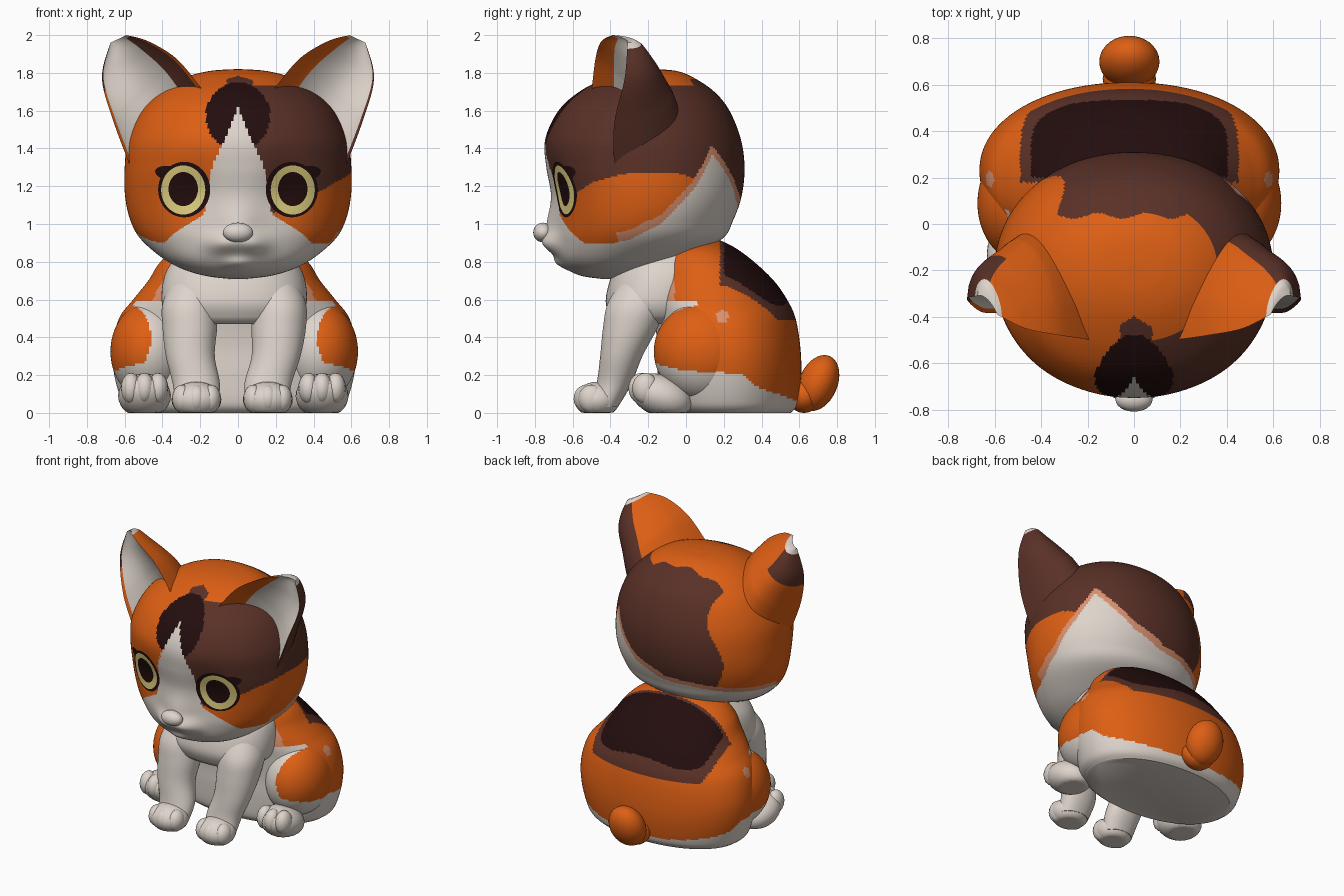
import bpy, bmesh, math
from mathutils import Vector, Matrix
from mathutils.bvhtree import BVHTree

if "Cube" in bpy.data.objects:
    bpy.data.objects.remove(bpy.data.objects["Cube"])

# Flat colours
COLOURS = [("cream_white", (.73, .66, .60)), ("orange", (.73, .115, .007)),
           ("brown", (.10, .030, .020)), ("dark_brown", (.017, .004, .004)),
           ("salmon", (.70, .28, .155)), ("pale_yellow", (.76, .64, .22))]
WHITE, ORANGE, BROWN, DARK, SALMON, YELLOW = range(6)
MATS = []
for name, c in COLOURS:
    m = bpy.data.materials.new(name)
    m.diffuse_color = (*c, 1)
    m.use_nodes = True
    m.node_tree.nodes["Principled BSDF"].inputs["Base Color"].default_value = m.diffuse_color
    MATS.append(m)


def finish(name, bm, paint=None):
    """Turn a bmesh into an object; paint is a colour index or a rule on face centres."""
    bmesh.ops.recalc_face_normals(bm, faces=bm.faces)
    if paint is not None:
        for f in bm.faces:
            f.material_index = paint(*f.calc_center_median()) if callable(paint) else paint
    me = bpy.data.meshes.new(name)
    bm.to_mesh(me)
    bm.free()
    for m in MATS:
        me.materials.append(m)
    ob = bpy.data.objects.new(name, me)
    bpy.context.collection.objects.link(ob)
    return ob


def spline(rows, t):
    """Smooth curve through rows of any dimension, t in 0..1."""
    rows = [Vector(r) for r in rows]
    k = min(int(t * (len(rows) - 1)), len(rows) - 2)
    u = t * (len(rows) - 1) - k
    a, b, c, d = (rows[min(max(k + i, 0), len(rows) - 1)] for i in (-1, 0, 1, 2))
    return b + (c - a) * (u / 2) + (a * 2 - b * 5 + c * 4 - d) * (u * u / 2) \
        + (b * 3 - a - c * 3 + d) * (u ** 3 / 2)


def steps(table, x):
    """Piecewise linear lookup."""
    if x <= table[0][0]:
        return table[0][1]
    for (x0, y0), (x1, y1) in zip(table, table[1:]):
        if x <= x1:
            return y0 + (y1 - y0) * (x - x0) / (x1 - x0)
    return table[-1][1]


def skin(bm, rings):
    faces = []
    n = len(rings[0])
    for a, b in zip(rings, rings[1:]):
        for i in range(n):
            j = (i + 1) % n
            faces.append(bm.faces.new((a[i], a[j], b[j], b[i])))
    return faces


def loft(name, rows, seg, count, paint, power=2.1, bumps=()):
    """Stack of rounded rings; row = z, centre x, half width, front y, back y."""
    bm = bmesh.new()
    rings = []
    for r in range(count + 1):
        z, cx, hw, yf, yb = spline(rows, r / count)
        ring = []
        for i in range(seg):
            a = 2 * math.pi * (i + .5) / seg
            c, s = math.cos(a), math.sin(a)
            px = math.copysign(abs(c) ** (2 / power), c) * max(hw, .005)
            py = math.copysign(abs(s) ** (2 / power), s) * (yb - yf) / 2 + (yf + yb) / 2
            if s < 0:
                for bx, bz, sx, sz, amp in bumps:
                    py -= amp * math.exp(-((px - bx) / sx) ** 2 - ((z - bz) / sz) ** 2)
            ring.append(bm.verts.new((cx + px, py, max(z, 0))))
        rings.append(ring)
    skin(bm, rings)
    bm.faces.new(rings[0])
    bm.faces.new(rings[-1])
    return finish(name, bm, paint)


def ball(name, centre, radii, paint, seg=24, tilt=0):
    bm = bmesh.new()
    bmesh.ops.create_uvsphere(bm, u_segments=seg, v_segments=seg * 2 // 3, radius=1)
    bm.transform(Matrix.Translation(centre) @ Matrix.Rotation(tilt, 4, 'X')
                 @ Matrix.Diagonal((*radii, 1)))
    for v in bm.verts:
        v.co.z = max(v.co.z, 0)
    return finish(name, bm, paint)


# Head with muzzle, whisker pads and chin pushed out and eye sockets pushed in
LOW_EDGE = [(-180, 1.05), (-155, 1.04), (-120, 1.0), (-90, .97), (-60, .91), (-49, .90),
            (-35, .98), (-21, 1.05), (-18, 1.2), (-14, 1.32), (-8, 1.43), (-3, 1.55),
            (0, 1.62), (3, 1.55), (8, 1.43), (14, 1.32), (18, 1.2), (21, 1.05), (35, .98),
            (49, .90), (70, .90), (80, .92), (97, 1.0), (114, 1.18), (127, 1.37),
            (140, 1.25), (155, 1.13), (180, 1.05)]
CHEEK_TOP = [(20, 1.05), (30, 1.1), (45, 1.15), (60, 1.22), (80, 1.27), (105, 1.27), (118, 1.23)]


def head_paint(x, y, z):
    a = math.degrees(math.atan2(x, -(y + .2)))
    edge = steps(LOW_EDGE, a)
    if z < edge and z < 1.65:
        return WHITE
    if a < -85 and z < edge + .035 or a > 72 and z < edge + .05:
        return SALMON
    if y < -.2 and (x / .17) ** 2 + ((z - 1.57) / .18) ** 2 < 1:
        return DARK
    if 20 < a < 118 and z < steps(CHEEK_TOP, a):
        return ORANGE
    if y > .035 + .012 * math.sin(x * 30):
        return BROWN if x > -.36 + .06 * math.sin(z * 9) else ORANGE
    if x > .08:
        return ORANGE if z > 1.735 and x < .36 else BROWN
    return BROWN if x > -.06 and y < -.2 and z < 1.785 - abs(x) * .3 else ORANGE


head = loft("head", [
    (.71, 0, .05, -.45, -.35), (.725, 0, .17, -.55, -.26), (.76, 0, .29, -.62, -.15),
    (.82, 0, .40, -.67, .0), (.92, 0, .515, -.69, .19), (1.02, 0, .57, -.695, .25),
    (1.15, 0, .598, -.71, .295), (1.3, 0, .60, -.74, .31), (1.45, 0, .58, -.745, .29),
    (1.6, 0, .51, -.675, .23), (1.7, 0, .41, -.565, .15), (1.775, 0, .28, -.42, .04),
    (1.81, 0, .15, -.30, -.05), (1.82, 0, .01, -.18, -.16)], 260, 210, head_paint,
    bumps=[(0, .98, .11, .12, .045), (-.08, .895, .09, .055, .05),
           (.08, .895, .09, .055, .05), (0, .79, .08, .035, .03),
           (-.24, 1.18, .12, .14, -.03), (.24, 1.18, .12, .14, -.03)])
ball("nose", (0, -.757, .955), (.08, .052, .052), WHITE)

# Eyes as thin plates that follow the face
TREE = BVHTree.FromPolygons([v.co for v in head.data.vertices],
                            [p.vertices[:] for p in head.data.polygons])


def plate(name, cx, cz, rx, rz, colour, lift, tilt=0):
    bm = bmesh.new()
    rings = []
    for r in range(1, 9):
        ring = []
        for i in range(40):
            a = 2 * math.pi * i / 40
            u, w = rx * r / 8 * math.cos(a), rz * r / 8 * math.sin(a)
            x = cx + u * math.cos(tilt) - w * math.sin(tilt)
            z = cz + u * math.sin(tilt) + w * math.cos(tilt)
            hit = TREE.ray_cast(Vector((x, -3, z)), Vector((0, 1, 0)))[0]
            ring.append(bm.verts.new((x, hit.y - lift, z)))
        rings.append(ring)
    skin(bm, rings)
    bm.faces.new(rings[0])
    ob = finish(name, bm, colour)
    if ob.data.polygons[0].normal.y > 0:
        ob.data.flip_normals()


for s in (-1, 1):
    plate("eyelid", s * .355, 1.265, .085, .04, DARK, .002, s * .2)
    plate("eye_rim", s * .285, 1.182, .138, .147, DARK, .004)
    plate("iris", s * .29, 1.18, .117, .13, YELLOW, .007)
    plate("pupil", s * .29, 1.185, .078, .09, DARK, .0095)

# Ears: hollow in front, rounded behind
INNER = [(.18, -.5, 1.70), (.32, -.48, 1.87), (.47, -.45, 1.965), (.59, -.39, 2.0)]
OUTER = [(.56, -.38, 1.28), (.655, -.38, 1.53), (.72, -.325, 1.77), (.675, -.31, 1.96)]


def ear_paint(s, front, u, t):
    if front and .2 < u < .97 or t > .91:
        return WHITE
    if front and u <= .2:
        return ORANGE if s > 0 or u < .04 else BROWN
    if s > 0:
        return BROWN if u > .36 else ORANGE
    return BROWN if u > .45 and .55 < t < .92 else ORANGE


for s in (-1, 1):
    bm = bmesh.new()
    N, R = 32, 48
    rings = []
    for r in range(R + 1):
        t = r / R
        i, o = spline(INNER, t), spline(OUTER, t)
        depth = steps([(0, .46), (.33, .36), (.66, .22), (.9, .12), (1, .07)], t)
        ring = []
        for k in range(2 * N):
            front = k < N
            u = k / N if front else 2 - k / N
            p = i.lerp(o, u)
            bulge = max(math.sin(math.pi * u), 0)
            p.y += depth * (.36 * bulge ** .8 if front else bulge ** .52)
            ring.append(bm.verts.new((s * p.x, p.y, p.z)))
        rings.append(ring)
    for n, f in enumerate(skin(bm, rings)):
        k = n % (2 * N) + .5
        f.material_index = ear_paint(s, k < N, k / N if k < N else 2 - k / N, n // (2 * N) / R)
    bm.faces.new(rings[-1])
    finish("ear", bm)

# Body coat; the body sits slightly off centre
OFF = -.02


def body_paint(x, y, z):
    ax = abs(x - OFF)
    low = steps([(-.2, .27), (0, .22), (.29, .21), (.37, .14), (.6, .06)], y)
    if z < low:
        return WHITE
    if z < .57 and y < .06:
        spot = (min(ax - .56, 0) / .12) ** 2 + ((z - .395) / .175) ** 2
        return ORANGE if spot < 1 else WHITE
    if z > .56 and y < -.10 or .57 < z < .59 and y < .06:
        return WHITE
    if z > .59 and y < -.06 or (y - .19) ** 2 + (z - .51) ** 2 < .0011 and ax > .4:
        return SALMON
    back = max(y - .3, 0)
    if y > .18 and z > .49 and (ax / .47) ** 3 + (back / .31) ** 3 < 1:
        dark = y > .2 and z > .57 and (ax / .425) ** 3 + (back / .235) ** 3 < 1
        return DARK if dark else BROWN
    return ORANGE


loft("hindquarters", [
    (0, OFF, .54, -.10, .555), (.05, OFF, .59, -.14, .59), (.2, OFF, .635, -.15, .61),
    (.35, OFF, .645, -.15, .605), (.5, OFF, .61, -.17, .58), (.6, OFF, .535, -.2, .535),
    (.7, OFF, .455, -.2, .465), (.8, OFF, .39, -.17, .36), (.88, OFF, .28, -.1, .25),
    (.93, OFF, .06, .05, .14)], 160, 110, body_paint)
loft("chest", [
    (.47, OFF, .28, -.36, .0), (.51, OFF, .35, -.40, .08), (.6, OFF, .385, -.425, .12),
    (.75, OFF, .36, -.385, .15), (.88, OFF, .26, -.3, .12)], 80, 50, WHITE, 2.3)
ball("tail_base", (OFF, .625, .09), (.115, .09, .09), ORANGE)
ball("tail", (OFF, .70, .158), (.13, .102, .155), ORANGE, 32, -.4)

# Legs and paws; the paws are planted unevenly
for s, paw, foot in ((-1, -.22, -.495), (1, .158, .445)):
    ball("thigh", (OFF + s * .45, .09, .325), (.205, .26, .26), body_paint, 96)
    hip = OFF + s * .235
    loft("front_leg", [
        (.03, paw, .11, -.52, -.36), (.15, paw, .125, -.475, -.29),
        (.3, (paw + hip) / 2 + s * .015, .13, -.455, -.23), (.45, hip, .145, -.44, -.15),
        (.58, hip, .145, -.415, -.1), (.72, OFF + s * .2, .12, -.33, -.1)], 32, 28, WHITE)
    ball("front_paw", (paw, -.47, .07), (.132, .12, .095), WHITE)
    ball("hind_foot", (foot, -.13, .09), (.14, .17, .11), WHITE, 24, -.35)
    for k in (-1, 0, 1):
        ball("front_toe", (paw + k * .075, -.525 + .025 * abs(k), .075),
             (.055, .07, .075), WHITE, 16)
        ball("hind_toe", (foot + k * .072, -.235 + .02 * abs(k), .13),
             (.054, .07, .082), WHITE, 16)

# Smooth shading with sharp rims
for ob in bpy.data.objects:
    ob.select_set(True)
bpy.context.view_layer.objects.active = head
bpy.ops.object.shade_smooth_by_angle(angle=math.radians(45))
